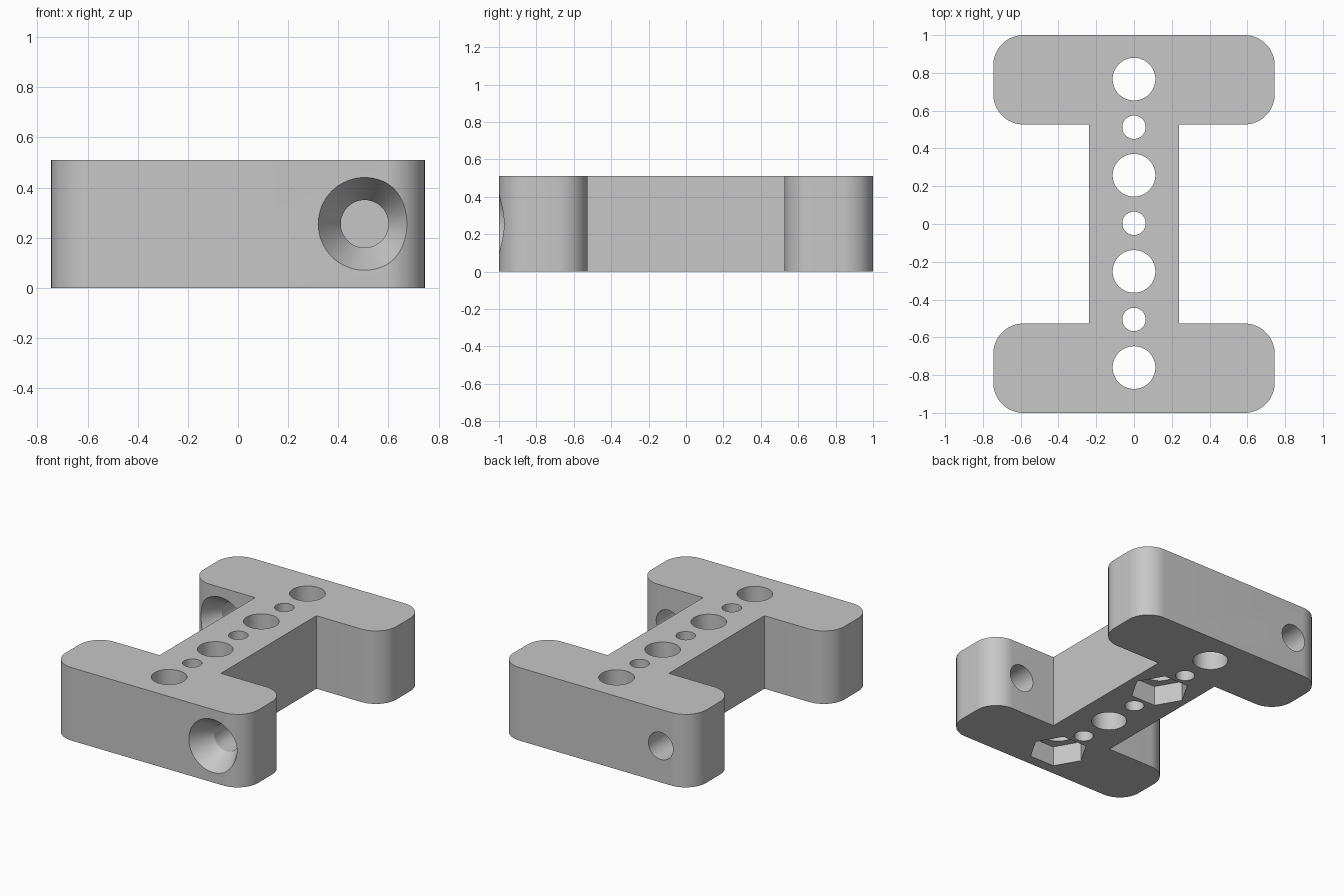
import bpy, bmesh, math
from mathutils import Matrix, Vector

if "Cube" in bpy.data.objects:
    bpy.data.objects.remove(bpy.data.objects["Cube"], do_unlink=True)

HEIGHT = 0.51
HALF_X, BAR_IN, CORNER, WEB = 0.745, 0.527, 0.16, 0.237

grey = bpy.data.materials.new("plain grey")
grey.use_nodes = True
grey.diffuse_color = (0.57, 0.57, 0.57, 1)
grey.node_tree.nodes["Principled BSDF"].inputs["Base Color"].default_value = grey.diffuse_color


def make_object(name, bm):
    bmesh.ops.recalc_face_normals(bm, faces=bm.faces)
    mesh = bpy.data.meshes.new(name)
    bm.to_mesh(mesh)
    bm.free()
    mesh.materials.append(grey)
    obj = bpy.data.objects.new(name, mesh)
    bpy.context.collection.objects.link(obj)
    return obj


def arc(cx, cy, start, steps=16):
    """Quarter round, counter-clockwise from the start angle in degrees."""
    angles = [math.radians(start + 90 * i / steps) for i in range(steps + 1)]
    return [(cx + CORNER * math.cos(a), cy + CORNER * math.sin(a)) for a in angles]


# I-shaped body: one half of the outline, turned half way round for the other
cx = HALF_X - CORNER
half = [(WEB, BAR_IN)] + arc(cx, BAR_IN + CORNER, -90) + arc(cx, 1 - CORNER, 0)
half += arc(-cx, 1 - CORNER, 90) + arc(-cx, BAR_IN + CORNER, 180) + [(-WEB, BAR_IN)]
outline = half + [(-x, -y) for x, y in half]
bm = bmesh.new()
base = bm.faces.new([bm.verts.new((x, y, 0)) for x, y in outline])
top = bmesh.ops.extrude_face_region(bm, geom=[base])["geom"]
bmesh.ops.translate(bm, vec=(0, 0, HEIGHT),
                    verts=[v for v in top if isinstance(v, bmesh.types.BMVert)])
body = make_object("bracket_body", bm)


def cut(start, end, r1, r2, sides=64):
    """Subtract a straight or tapered round (or hexagonal) plug."""
    start, end = Vector(start), Vector(end)
    axis = end - start
    bm = bmesh.new()
    turn = Vector((0, 0, 1)).rotation_difference(axis).to_matrix().to_4x4()
    bmesh.ops.create_cone(bm, cap_ends=True, segments=sides, radius1=r1, radius2=r2,
                          depth=axis.length,
                          matrix=Matrix.Translation((start + end) / 2) @ turn)
    if sides == 6:
        # Point the hexagon along x
        first = max(bm.verts, key=lambda v: v.co.x).co - start
        if abs(first.y) > 0.01:
            bmesh.ops.rotate(bm, verts=bm.verts, cent=start,
                             matrix=Matrix.Rotation(math.radians(30), 3, 'Z'))
    plug = make_object("hole_cutter", bm)
    plug.hide_render = True
    mod = body.modifiers.new("hole", 'BOOLEAN')
    mod.operation = 'DIFFERENCE'
    mod.solver = 'EXACT'
    mod.object = plug
    bpy.context.view_layer.objects.active = body
    bpy.ops.object.modifier_apply(modifier=mod.name)
    bpy.data.objects.remove(plug, do_unlink=True)


# Row of alternating large and small vertical holes
for i in range(7):
    y = -0.76 + 0.2545 * i
    r = 0.062 if i % 2 else 0.113
    cut((0, y, -0.1), (0, y, HEIGHT + 0.1), r, r)
    # Hexagonal nut pockets underneath
    if i in (0, 4):
        cut((0, y, -0.1), (0, y, 0.14), 0.19, 0.19, 6)

# Countersunk horizontal screw holes, one in each bar
for x, y in ((0.505, -1), (-0.505, BAR_IN)):
    z = HEIGHT / 2
    cut((x, y - 0.05, z), (x, y + 0.55, z), 0.095, 0.095)
    cut((x, y - 0.05, z), (x, y + 0.15, z), 0.215, 0.095)

bpy.ops.object.select_all(action='DESELECT')
body.select_set(True)
bpy.context.view_layer.objects.active = body
bpy.ops.object.shade_smooth_by_angle(angle=math.radians(25))
